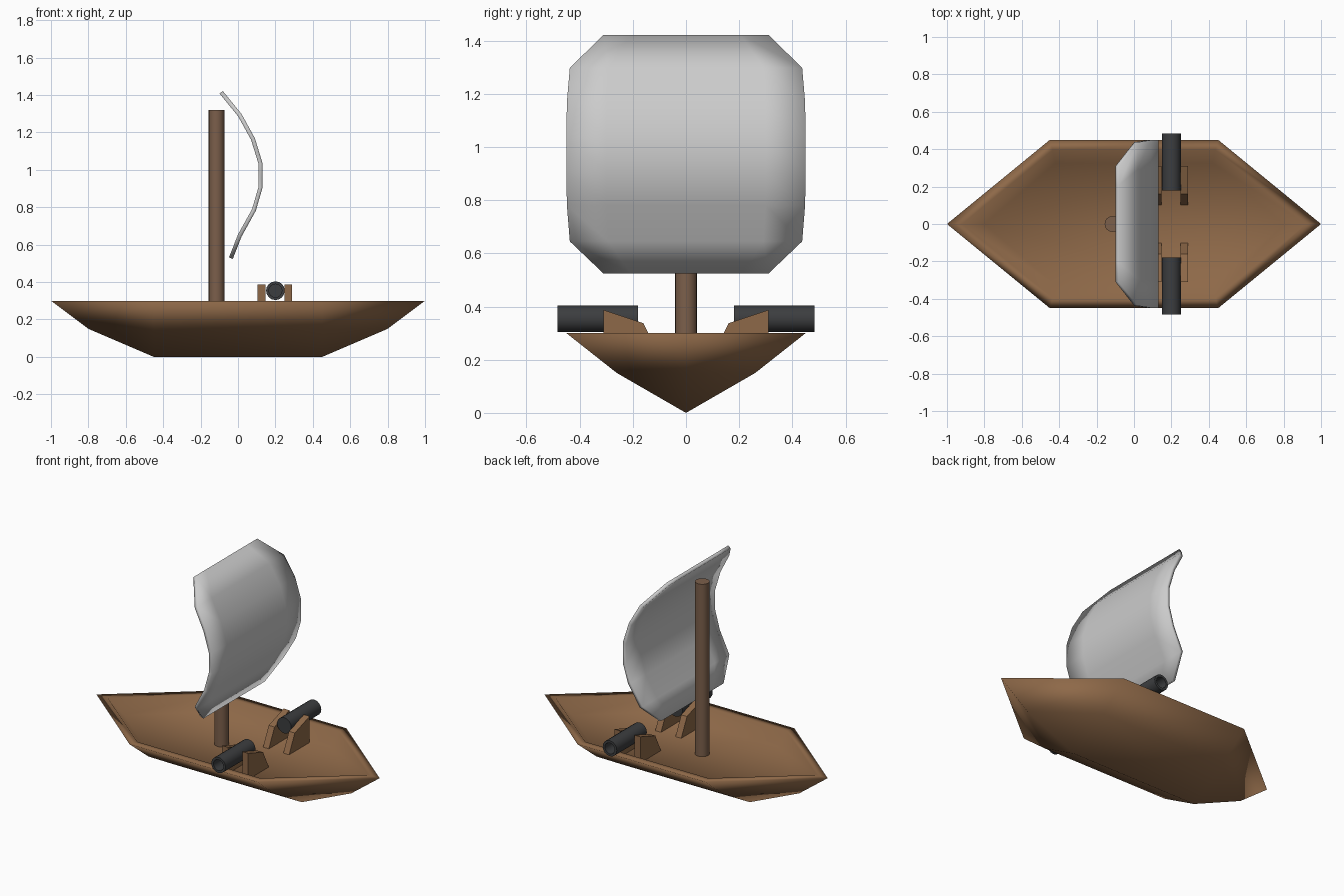
import bpy, bmesh, math
from mathutils import Matrix

if "Cube" in bpy.data.objects:
    bpy.data.objects.remove(bpy.data.objects["Cube"])


def material(name, rgb):
    m = bpy.data.materials.new(name)
    m.diffuse_color = (*rgb, 1)
    m.use_nodes = True
    m.node_tree.nodes["Principled BSDF"].inputs["Base Color"].default_value = m.diffuse_color
    return m


hull_wood = material("hull_wood", (0.27, 0.14, 0.065))
mast_wood = material("mast_wood", (0.2, 0.115, 0.07))
iron = material("iron", (0.045, 0.047, 0.05))


def finish(name, bm, mat=None, angle=None):
    bmesh.ops.recalc_face_normals(bm, faces=bm.faces[:])
    mesh = bpy.data.meshes.new(name)
    bm.to_mesh(mesh)
    bm.free()
    ob = bpy.data.objects.new(name, mesh)
    bpy.context.collection.objects.link(ob)
    if mat:
        mesh.materials.append(mat)
    if angle is not None:
        bpy.ops.object.select_all(action='DESELECT')
        ob.select_set(True)
        bpy.context.view_layer.objects.active = ob
        bpy.ops.object.shade_smooth_by_angle(angle=math.radians(angle))
    return ob


def bridge(bm, a, b, closed=True):
    n = len(a)
    for i in range(n if closed else n - 1):
        j = (i + 1) % n
        bm.faces.new((a[i], a[j], b[j], b[i]))


# Hull: hexagon rings from the chine up over the rim and down to the floor
bm = bmesh.new()


def hexagon(tip, sx, sy, z):
    pts = [(tip, 0), (sx, sy), (-sx, sy), (-tip, 0), (-sx, -sy), (sx, -sy)]
    return [bm.verts.new((x, y, z)) for x, y in pts]


rings = [hexagon(0.8, 0.45, 0.26, 0.15), hexagon(1.0, 0.45, 0.45, 0.3),
         hexagon(0.92, 0.435, 0.395, 0.3), hexagon(0.8, 0.42, 0.325, 0.22)]
for a, b in zip(rings, rings[1:]):
    bridge(bm, a, b)
bm.faces.new(rings[-1])
# keel line closing the bottom
bow, stern = bm.verts.new((0.45, 0, 0)), bm.verts.new((-0.45, 0, 0))
r = rings[0]
for f in ((r[0], r[1], bow), (r[5], r[0], bow), (r[2], r[3], stern),
          (r[3], r[4], stern), (r[1], r[2], stern, bow), (r[4], r[5], bow, stern)):
    bm.faces.new(f)
finish("hull", bm, hull_wood, 180)

# Mast
bm = bmesh.new()
bmesh.ops.create_cone(bm, cap_ends=True, segments=16, radius1=0.042, radius2=0.042,
                      depth=1.11, matrix=Matrix.Translation((-0.115, 0, 0.765)))
finish("mast", bm, mast_wood, 40)

# Sail: billowing sheet with cut corners (x, z, half width)
rows = [(-0.09, 1.415, 0.31), (0.01, 1.292, 0.437), (0.08, 1.165, 0.448),
        (0.12, 1.035, 0.45), (0.12, 0.905, 0.45), (0.085, 0.785, 0.448),
        (0.01, 0.65, 0.437), (-0.038, 0.528, 0.31)]
bm = bmesh.new()
lines = [[bm.verts.new((x, w * i / 3, z)) for i in range(-3, 4)] for x, z, w in rows]
for a, b in zip(lines, lines[1:]):
    bridge(bm, a, b, closed=False)
sail = finish("sail", bm, None, 60)
solid = sail.modifiers.new("thickness", 'SOLIDIFY')
solid.thickness = 0.022
solid.offset = 0

for side, label in ((-1, "front"), (1, "back")):
    # Cannon: lathed tube, bored from the muzzle
    bm = bmesh.new()
    profile = [(0.05, 0.18), (0.05, 0.483), (0.035, 0.483), (0.035, 0.25)]
    loops = []
    for rad, y in profile:
        loops.append([bm.verts.new((0.2 + rad * math.cos(t * math.pi / 8), side * y,
                                    0.354 + rad * math.sin(t * math.pi / 8)))
                      for t in range(16)])
    for a, b in zip(loops, loops[1:]):
        bridge(bm, a, b)
    bm.faces.new(loops[0])
    bm.faces.new(loops[-1])
    finish(label + "_cannon", bm, iron, 40)

    # Pair of wooden cheeks holding the cannon
    for x0, x1, where in ((0.105, 0.146, "left"), (0.248, 0.289, "right")):
        bm = bmesh.new()
        cheek = [(0.31, 0.215), (0.31, 0.387), (0.16, 0.337), (0.1, 0.215)]
        a, b = ([bm.verts.new((x, side * y, z)) for y, z in cheek] for x in (x0, x1))
        bridge(bm, a, b)
        bm.faces.new(a)
        bm.faces.new(b)
        finish(f"{label}_cannon_{where}_cheek", bm, hull_wood)
